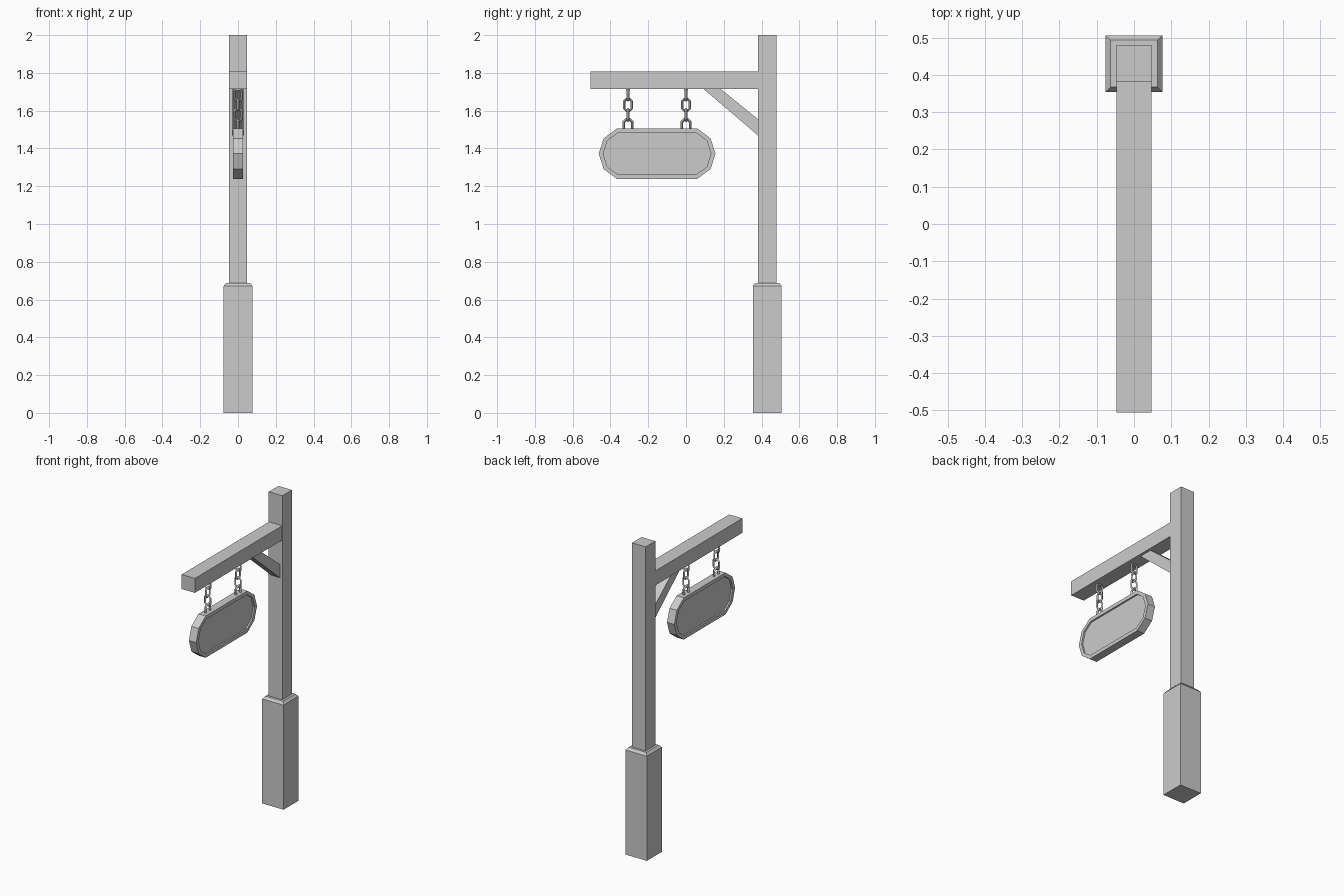
import bpy, bmesh, math

if "Cube" in bpy.data.objects:
    bpy.data.objects.remove(bpy.data.objects["Cube"])


def loft(name, rings):
    """Skin consecutive rings of 3D points and cap both ends."""
    bm = bmesh.new()
    loops = [[bm.verts.new(p) for p in ring] for ring in rings]
    n = len(loops[0])
    for a, b in zip(loops, loops[1:]):
        for i in range(n):
            j = (i + 1) % n
            bm.faces.new((a[i], a[j], b[j], b[i]))
    bm.faces.new(loops[0][::-1])
    bm.faces.new(loops[-1])
    bmesh.ops.recalc_face_normals(bm, faces=bm.faces)
    me = bpy.data.meshes.new(name)
    bm.to_mesh(me)
    bm.free()
    ob = bpy.data.objects.new(name, me)
    bpy.context.collection.objects.link(ob)
    return ob


def square(h, z, cy=0.43):
    return [(x * h, cy + y * h, z) for x, y in ((-1, -1), (1, -1), (1, 1), (-1, 1))]


def slab(profile, x):
    return [(x, y, z) for y, z in profile]


# Post and its thicker chamfered base
loft("post_base", [square(0.076, 0), square(0.076, 0.672), square(0.063, 0.688)])
loft("post", [square(0.0485, 0.66), square(0.0485, 2.0)])

# Horizontal beam and diagonal brace
beam = [(-0.505, 1.714), (0.383, 1.714), (0.383, 1.807), (-0.505, 1.807)]
loft("beam", [slab(beam, -0.047), slab(beam, 0.047)])
brace = [(0.092, 1.716), (0.182, 1.716), (0.383, 1.553), (0.383, 1.467)]
loft("brace", [slab(brace, -0.03), slab(brace, 0.03)])


# Ten-sided sign board with a recessed panel on both faces
def board(flat, corner_y, corner_z, tip, h):
    q = [(flat, h), (corner_y, corner_z), (tip, 0), (corner_y, -corner_z), (flat, -h)]
    pts = q + [(-y, z) for y, z in reversed(q)]
    return [(y - 0.153, z + 1.372) for y, z in pts]


outer = board(0.212, 0.283, 0.081, 0.309, 0.134)
inner = board(0.206, 0.263, 0.070, 0.285, 0.111)
T, D = 0.026, 0.01
loft("sign_board", [slab(inner, D - T), slab(inner, -T), slab(outer, -T),
                    slab(outer, T), slab(inner, T), slab(inner, T - D)])


# Chain link: low-poly ring stretched vertically
def link(name, y, z, facing_side, radius=0.0215, stretch=0.011, tube=0.0068):
    bpy.ops.mesh.primitive_torus_add(major_segments=8, minor_segments=4,
                                     major_radius=radius, minor_radius=tube)
    ob = bpy.context.object
    ob.name = name
    turn = math.pi / 8
    for v in ob.data.vertices:
        a, b, t = v.co
        u = a * math.cos(turn) - b * math.sin(turn)
        w = a * math.sin(turn) + b * math.cos(turn)
        w += math.copysign(stretch, w)
        v.co = (t, u, w) if facing_side else (-u, t, w)
    ob.location = (0, y, z)


# Two chains, each with three links and an eyelet on the sign
for side, y in (("outer", -0.307), ("inner", 0.0)):
    link(side + "_top_link", y, 1.684, False)
    link(side + "_middle_link", y, 1.631, True)
    link(side + "_lower_link", y, 1.577, False)
    link(side + "_eyelet", y, 1.517, True, radius=0.024, stretch=0.014, tube=0.008)
    cap = [(y - 0.01, 1.707), (y + 0.01, 1.707), (y + 0.01, 1.716), (y - 0.01, 1.716)]
    loft(side + "_chain_cap", [slab(cap, -0.01), slab(cap, 0.01)])
